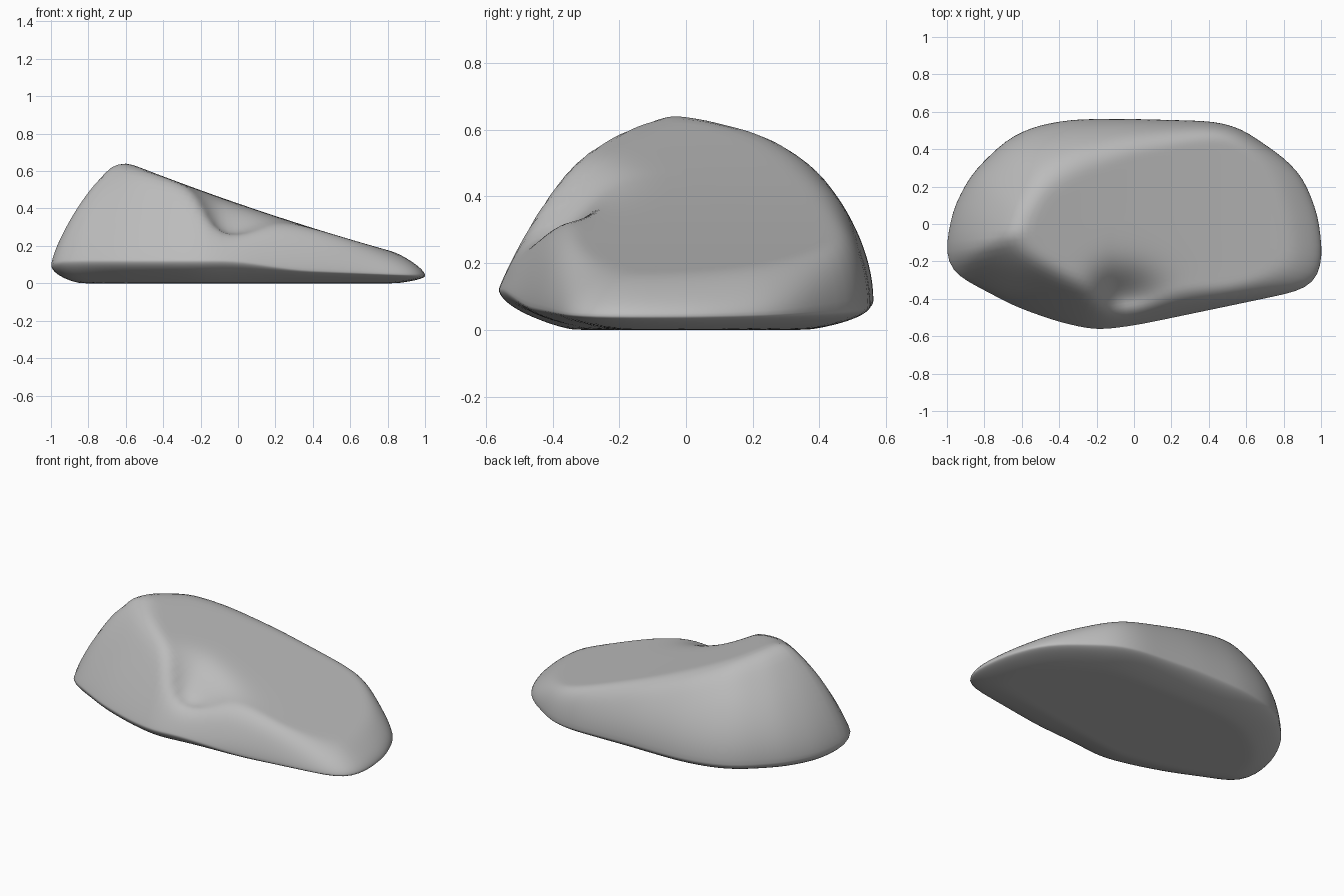
import bpy, math
from mathutils import Vector

cube = bpy.data.objects.get("Cube")
if cube:
    bpy.data.objects.remove(cube, do_unlink=True)

SEGMENTS, RINGS = 96, 30

# Plan outline of the boulder, counter-clockwise from its low end
corners = [Vector(p) for p in (
    (1.01, -.17), (.985, .05), (.905, .25), (.81, .35), (.57, .515), (.43, .55),
    (-.05, .563), (-.33, .56), (-.53, .525), (-.68, .455), (-.87, .27),
    (-.97, .08), (-1.012, -.16), (-.97, -.265), (-.63, -.445), (-.4, -.525),
    (-.2, -.57), (.02, -.54), (.5, -.44), (.88, -.36), (.98, -.31))]


def resample(points, count):
    """Evenly spaced points round a closed polygon, slightly rounded."""
    loop = points + points[:1]
    total = sum((b - a).length for a, b in zip(loop, loop[1:]))
    out, walked = [], 0
    for a, b in zip(loop, loop[1:]):
        length = (b - a).length
        while len(out) < count and len(out) * total / count < walked + length:
            out.append(a.lerp(b, (len(out) * total / count - walked) / length))
        walked += length
    for _ in range(2):
        out = [(out[i - 1] + 2 * p + out[(i + 1) % count]) / 4 for i, p in enumerate(out)]
    return out


outline = resample(corners, SEGMENTS)


def edge_distance(p):
    best = 9
    for i, a in enumerate(outline):
        ab = a - outline[i - 1]
        t = max(0, min(1, (p - outline[i - 1]).dot(ab) / ab.length_squared))
        best = min(best, (p - outline[i - 1] - ab * t).length)
    return best


def smooth_step(low, high, value):
    t = max(0, min(1, (value - low) / (high - low)))
    return t * t * (3 - 2 * t)


def smooth_min(a, b, k):
    h = max(k - abs(a - b), 0) / k
    return min(a, b) - h * h * k / 4


def front_shoulder(p):
    """Weight of the straight, steep face at the front of the high end."""
    return smooth_step(0, .35, -p.y) * (1 - smooth_step(-.1, .4, p.x))


def rim_height(p):
    return .085 - .045 * max(p.x, 0) + .035 * front_shoulder(p)


def upper(p):
    """Sloping top with a scoop at the front, blended into rounded flanks."""
    d = edge_distance(p)
    if d < .001:
        return rim_height(p)
    slope = .427 - .345 * p.x + .041 * p.x ** 2
    across = (p.x + .08) / (.13 if p.x < -.08 else .24)
    scoop = .185 * math.exp(-across ** 2 - (max(p.y + .43, 0) / .16) ** 2)
    back, front = smooth_step(0, .4, p.y), front_shoulder(p)
    low_end = smooth_step(.45, 1, p.x)
    steepness = 1.15 - .15 * back - .68 * low_end + .43 * front
    flank = rim_height(p) + steepness * d ** (.65 - .13 * back + .24 * front)
    return max(rim_height(p), smooth_min(slope - scoop, flank, .09))


def lower(p):
    """Underside curling in quickly from the rim to a flat base."""
    reach = .15 + .1 * smooth_step(0, .5, -p.y) + .05 * smooth_step(0, .4, p.y)
    return rim_height(p) * max(0, 1 - (edge_distance(p) / reach) ** .6) ** 1.3


# Rings run from the underside centre, over the rim, to the top centre
centre = Vector((-.1, 0))
verts, faces = [(*centre, 0)], []
for side in (lower, upper):
    steps = range(1, RINGS + 1) if side is lower else range(RINGS - 1, 0, -1)
    for s in steps:
        r = 1 - (1 - s / RINGS) ** 1.8
        for p in outline:
            q = centre.lerp(p, r)
            verts.append((q.x, q.y, side(q)))
verts.append((*centre, upper(centre)))

last = len(verts) - 1
rows = (last - 1) // SEGMENTS
for i in range(SEGMENTS):
    j = (i + 1) % SEGMENTS
    faces.append((0, 1 + j, 1 + i))
    for row in range(rows - 1):
        a, b = 1 + row * SEGMENTS, 1 + (row + 1) * SEGMENTS
        faces.append((a + i, a + j, b + j, b + i))
    top = 1 + (rows - 1) * SEGMENTS
    faces.append((top + i, top + j, last))

mesh = bpy.data.meshes.new("boulder")
mesh.from_pydata(verts, [], faces)
boulder = bpy.data.objects.new("boulder", mesh)
bpy.context.collection.objects.link(boulder)

# Plain stone colour
stone = bpy.data.materials.new("grey_stone")
stone.use_nodes = True
colour = (.5, .5, .5, 1)
stone.diffuse_color = colour
stone.node_tree.nodes["Principled BSDF"].inputs["Base Color"].default_value = colour
mesh.materials.append(stone)

# Soften the ridges
soften = boulder.modifiers.new("soften", 'SMOOTH')
soften.factor = .5
soften.iterations = 3
for f in mesh.polygons:
    f.use_smooth = True
